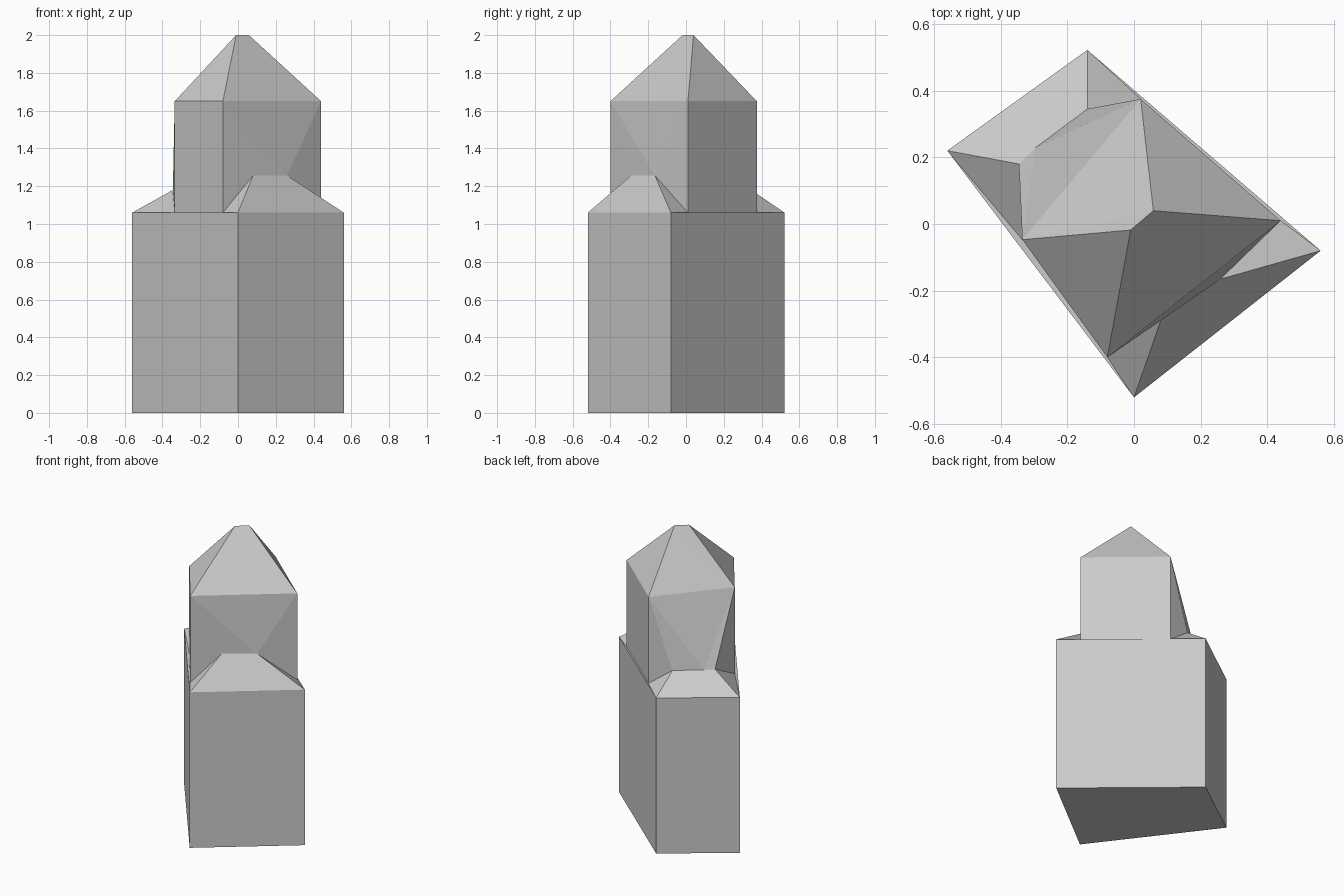
import bpy
import bmesh

if "Cube" in bpy.data.objects:
    bpy.data.objects.remove(bpy.data.objects["Cube"])

EAVE, TOP, PEAK = 1.06, 1.65, 2.0

# Plan outlines, counter-clockwise: south, east, north, west corners
BASE = [(0, -.52), (.56, -.08), (-.14, .522), (-.56, .22)]
TOWER = [(-.08, -.40), (.44, .01), (.02, .375), (-.335, -.047)]


def at(points, z):
    return [(x, y, z) for x, y in points]


def build(name, faces):
    """Make an object from faces given as lists of corner points."""
    bm = bmesh.new()
    for face in faces:
        bm.faces.new([bm.verts.new(p) for p in face])
    bmesh.ops.remove_doubles(bm, verts=bm.verts, dist=0.001)
    mesh = bpy.data.meshes.new(name)
    bm.to_mesh(mesh)
    bm.free()
    obj = bpy.data.objects.new(name, mesh)
    bpy.context.collection.objects.link(obj)
    return obj


b0, b1 = at(BASE, 0), at(BASE, EAVE)
t0, t1 = at(TOWER, EAVE), at(TOWER, TOP)

# Main block: floor, four walls and the two narrow ledges
walls = [[b0[i], b0[(i + 1) % 4], b1[(i + 1) % 4], b1[i]] for i in range(4)]
ledges = [[b1[i], b1[(i + 1) % 4], t0[(i + 1) % 4], t0[i]] for i in (1, 3)]
build("main_block", [b0[::-1]] + walls + ledges)

# Lean-to roofs on the south-east and north-west sides
lean_se = [(.08, -.29, 1.257), (.26, -.165, 1.257)]
lean_nw = [(-.14, .345, 1.18), (-.295, .229, 1.18), (-.345, .18, 1.18)]
for name, i, ridge in (("lean_to_front", 0, lean_se), ("lean_to_back", 2, lean_nw)):
    j = i + 1
    build(name, [[b1[i], b1[j]] + ridge[::-1],
                 [t0[i], b1[i], ridge[0]],
                 [b1[j], t0[j], ridge[-1]]])

# Tower: two plain walls, two folded walls meeting the lean-to ridges
faces = [[t0[i], t0[(i + 1) % 4], t1[(i + 1) % 4], t1[i]] for i in (1, 3)]
for i, ridge, pivot in ((0, lean_se, 1), (2, lean_nw, 1)):
    j = i + 1
    faces += [[t0[i], ridge[0], t1[i]], [ridge[-1], t0[j], t1[j]],
              [t1[i], ridge[pivot], t1[j]]]
    for k in range(len(ridge) - 1):
        faces.append([ridge[k], ridge[k + 1], t1[i] if k < pivot else t1[j]])
build("tower_walls", faces)

# Hipped tower roof with a short ridge
a, b = (-.01, -.018, PEAK), (.058, .04, PEAK)
s, e, n, w = t1
build("tower_roof", [[w, s, a], [s, e, b, a], [e, n, b], [n, w, b], [w, a, b]])
